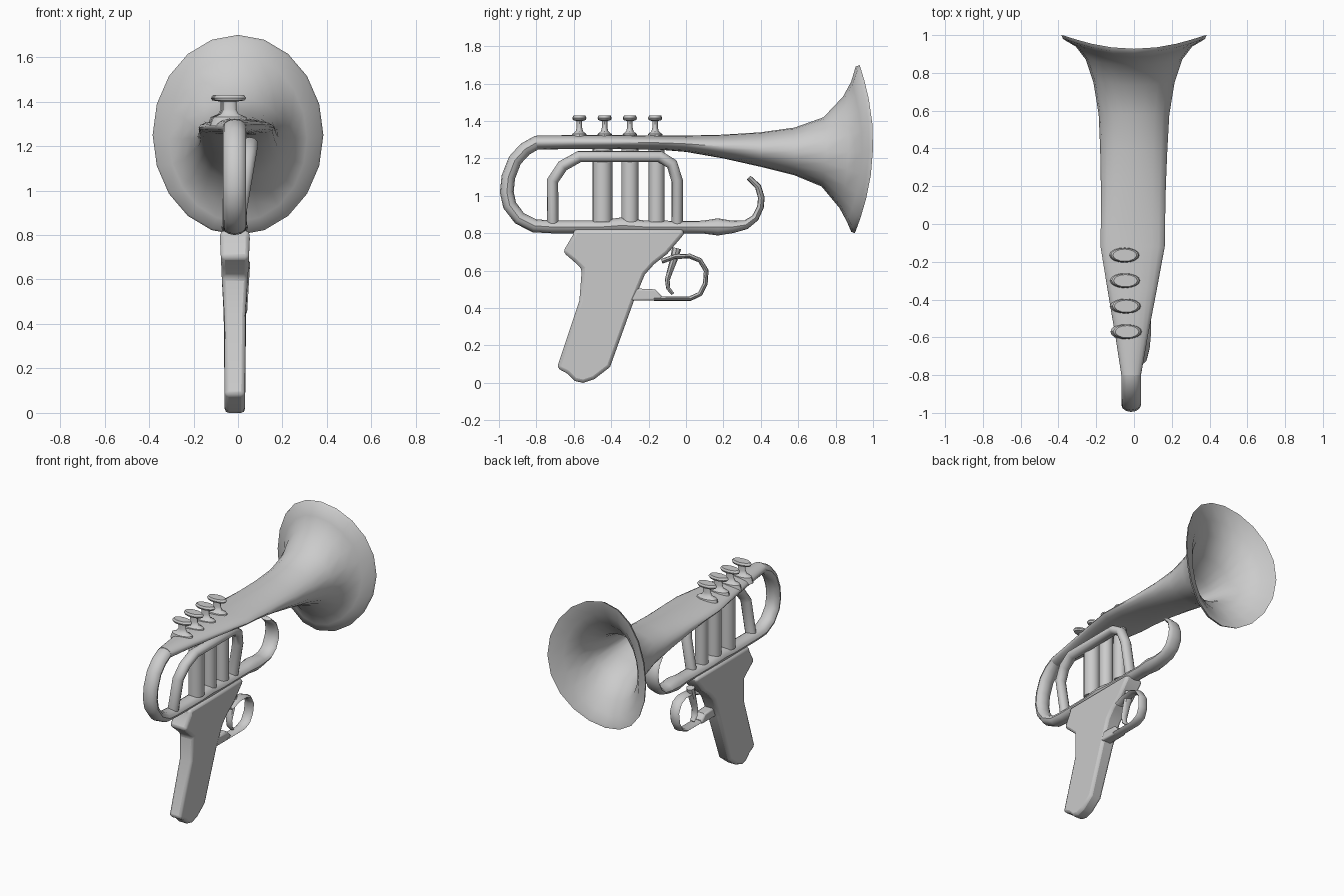
import bpy, bmesh, math
from mathutils import Vector


def finish(name, bm, angle=40):
    bmesh.ops.recalc_face_normals(bm, faces=bm.faces[:])
    me = bpy.data.meshes.new(name)
    bm.to_mesh(me)
    bm.free()
    ob = bpy.data.objects.new(name, me)
    bpy.context.collection.objects.link(ob)
    bpy.ops.object.select_all(action='DESELECT')
    ob.select_set(True)
    bpy.context.view_layer.objects.active = ob
    bpy.ops.object.shade_smooth_by_angle(angle=math.radians(angle))
    return ob


def loft(name, rings, angle=40):
    """Skin a list of equal-length point rings and cap both ends."""
    bm = bmesh.new()
    vr = [[bm.verts.new(p) for p in r] for r in rings]
    n = len(rings[0])
    for a, b in zip(vr, vr[1:]):
        for i in range(n):
            j = (i + 1) % n
            bm.faces.new((a[i], a[j], b[j], b[i]))
    bm.faces.new(vr[0])
    bm.faces.new(vr[-1])
    return finish(name, bm, angle)


def sweep(name, path, sides=12):
    """Path of (x, y, z, half width in x, half thickness), lying roughly in the yz plane."""
    pts = [Vector(p[:3]) for p in path]
    rings = []
    for i, p in enumerate(path):
        d1 = (pts[i] - pts[max(i - 1, 0)]).normalized()
        d2 = (pts[min(i + 1, len(pts) - 1)] - pts[i]).normalized()
        t = d1 + d2
        nrm = Vector((0, -t.z, t.y)).normalized()
        ring = []
        for k in range(sides):
            a = 2 * math.pi * k / sides
            ring.append(pts[i] + Vector((p[3] * math.cos(a), 0, 0)) + nrm * p[4] * math.sin(a))
        rings.append(ring)
    return loft(name, rings)


def lathe(name, cx, cy, profile, sx, sides=16):
    """Upright turned part, widened in x by sx."""
    return loft(name, [[(cx + r * sx * math.cos(2 * math.pi * k / sides),
                         cy + r * math.sin(2 * math.pi * k / sides), z)
                        for k in range(sides)] for r, z in profile])


def slab(name, outline, half_at, bevel):
    """Extrude a yz outline in x; half_at(z) gives (centre, half width)."""
    rings = []
    for s in (-1, 1):
        rings.append([(half_at(z)[0] + s * half_at(z)[1], y, z) for y, z in outline])
    ob = loft(name, rings, 35)
    m = ob.modifiers.new("soft_edges", 'BEVEL')
    m.width, m.segments, m.limit_method = bevel, 2, 'ANGLE'
    m.angle_limit = math.radians(50)
    return ob


# Horn: outer skin, rolled rim, then inner skin. (y, side sweep, half width, top z, bottom z)
outer = [(-0.80, 0, 0.052, 1.322, 1.248), (-0.60, 0, 0.085, 1.325, 1.25),
         (-0.35, 0, 0.13, 1.325, 1.25), (-0.12, 0, 0.17, 1.322, 1.245),
         (0.0, 0, 0.17, 1.322, 1.235), (0.2, 0, 0.172, 1.327, 1.20),
         (0.4, 0, 0.178, 1.34, 1.155), (0.58, 0, 0.187, 1.365, 1.11),
         (0.73, 0.02, 0.215, 1.42, 1.05), (0.83, 0.04, 0.255, 1.53, 0.935),
         (0.872, 0.07, 0.31, 1.61, 0.86), (0.895, 0.085, 0.376, 1.69, 0.808),
         (0.915, 0.085, 0.384, 1.70, 0.80)]
inner = [(0.912, 0.075, 0.365, 1.68, 0.822), (0.88, 0.068, 0.295, 1.59, 0.88),
         (0.83, 0.045, 0.235, 1.50, 0.965), (0.73, 0.02, 0.195, 1.395, 1.075),
         (0.58, 0, 0.167, 1.345, 1.13), (0.3, 0, 0.155, 1.318, 1.19),
         (0.0, 0, 0.15, 1.305, 1.25)]


def horn_ring(s, n=20):
    y, sw, hw, zt, zb = s
    cx = -0.015 + 0.015 * min(max((y + 0.8) / 1.3, 0), 1)
    ring = []
    for k in range(n):
        a = 2 * math.pi * k / n
        c, q = math.cos(a), math.sin(a)
        tilt = 0.012 * q * max(0, (y - 0.6) / 0.3)
        ring.append((cx + hw * c, y + sw * c * c + tilt, (zt + zb) / 2 + (zt - zb) / 2 * q))
    return ring


loft("horn_bell", [horn_ring(s) for s in outer + inner], 50)

# Main tube: back bend, lower run with swellings, and the curled hook
X = -0.015
main = [(-0.70, 1.286, .052, .037), (-0.80, 1.284, .052, .037), (-0.86, 1.25, .052, .037),
        (-0.915, 1.19, .052, .037), (-0.95, 1.10, .052, .037), (-0.958, 1.02, .052, .037),
        (-0.943, 0.95, .052, .037), (-0.89, 0.88, .052, .036), (-0.81, 0.84, .052, .036),
        (-0.72, 0.834, .052, .034), (-0.45, 0.834, .055, .034), (-0.34, 0.842, .058, .044),
        (-0.22, 0.834, .055, .034), (0.0, 0.833, .052, .033), (0.09, 0.833, .052, .034),
        (0.17, 0.834, .06, .046), (0.25, 0.834, .055, .033), (0.32, 0.845, .055, .024),
        (0.37, 0.882, .055, .02), (0.398, 0.94, .055, .018), (0.403, 0.99, .052, .018),
        (0.385, 1.05, .047, .017), (0.335, 1.098, .04, .014)]
sweep("main_tube", [(X, *p) for p in main])

# Inner tuning loop leaning out to the +x side
loop = [(-0.713, 0.85), (-0.713, 1.08), (-0.66, 1.16), (-0.57, 1.21), (-0.14, 1.21),
        (-0.075, 1.17), (-0.047, 1.08), (-0.047, 0.85)]
sweep("tuning_loop", [(-0.008 + 0.17 * (z - 0.85), y, z, .038, .031) for y, z in loop])

# Valve columns
for i, (y, r) in enumerate([(-0.447, .053), (-0.30, .046), (-0.158, .043)]):
    lathe(f"valve_column_{i + 1}", -0.012, y, [(r, 0.86), (r, 1.28)], 1.0)

# Valve buttons
button = [(.045, 1.29), (.038, 1.33), (.02, 1.345), (.015, 1.365), (.015, 1.40),
          (.034, 1.405), (.038, 1.416), (.032, 1.43)]
for i in range(4):
    lathe(f"valve_button_{i + 1}", -0.037 - 0.004 * i, -0.57 + 0.135 * i, button, 1.95)

# Pistol grip
grip = [(-0.60, 0.82), (-0.605, 0.79), (-0.658, 0.70), (-0.60, 0.65), (-0.557, 0.61),
        (-0.57, 0.44), (-0.69, 0.08), (-0.635, 0.05), (-0.595, 0.01), (-0.55, 0.0),
        (-0.49, 0.02), (-0.406, 0.085), (-0.28, 0.435), (-0.22, 0.58), (-0.17, 0.635),
        (-0.10, 0.69), (-0.015, 0.79), (-0.01, 0.82)]


def grip_width(z):
    t = min(max((z - 0.35) / 0.4, 0), 1)
    return -0.014, 0.046 + 0.02 * t


slab("pistol_grip", grip, grip_width, 0.018)

# Guard mount block, trigger guard and trigger
slab("guard_mount", [(-0.30, 0.44), (-0.13, 0.44), (-0.13, 0.465), (-0.165, 0.50), (-0.27, 0.505)],
     lambda z: (0.0, 0.036), 0.01)
guard = [(-0.17, 0.45), (0.02, 0.45), (0.075, 0.475), (0.103, 0.53), (0.108, 0.60),
         (0.075, 0.655), (0.02, 0.678), (-0.06, 0.675), (-0.13, 0.65)]
sweep("trigger_guard", [(0.005 + 0.06 * (z - 0.45), y, z, .036, .013) for y, z in guard], 8)
trigger = [(-0.05, 0.72, .03, .025), (-0.065, 0.66, .03, .02), (-0.085, 0.60, .028, .016),
           (-0.10, 0.55, .025, .013), (-0.095, 0.505, .022, .011), (-0.07, 0.475, .018, .008)]
sweep("trigger", [(0.0, *p) for p in trigger], 8)
